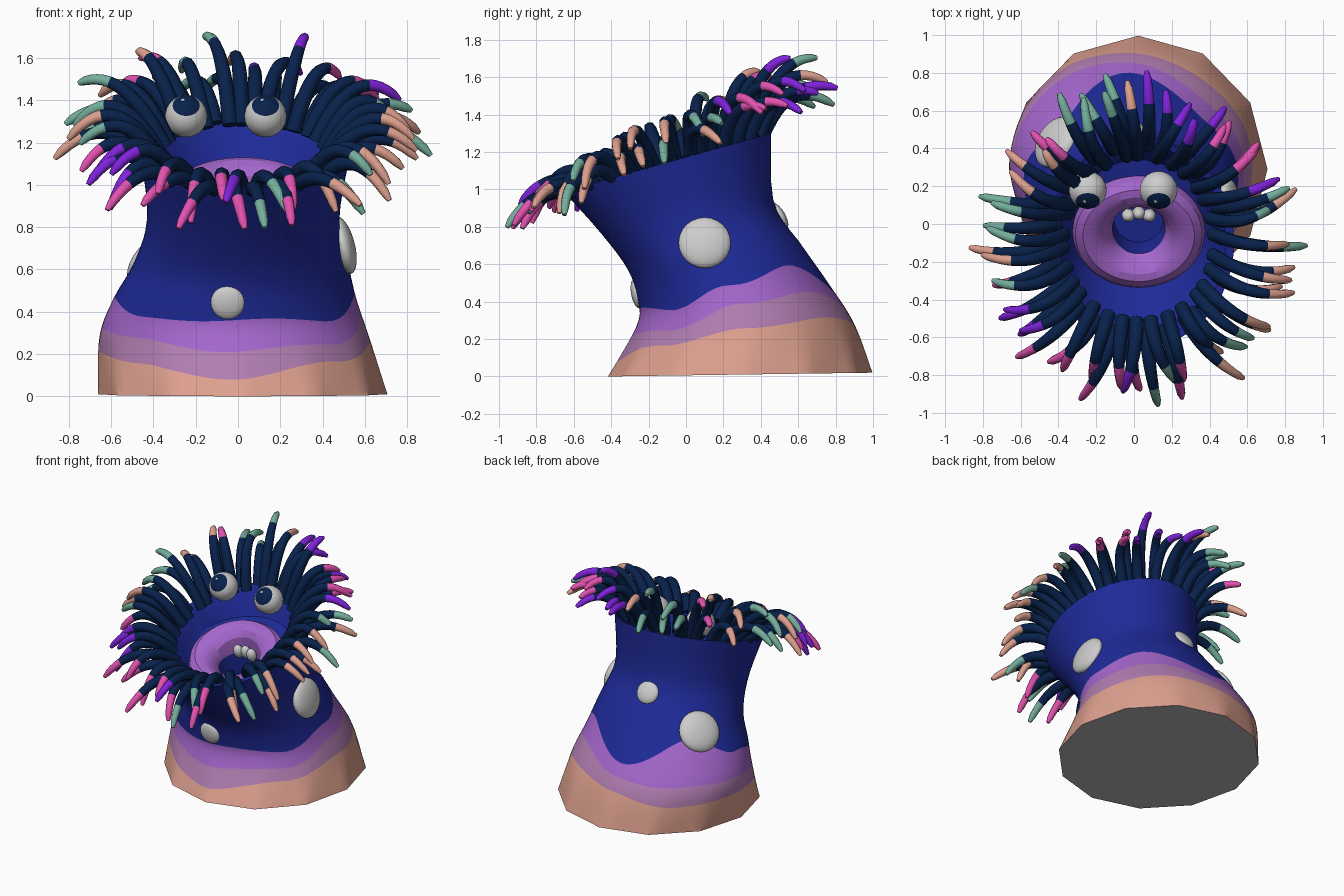
import bpy, bmesh, math, random
from mathutils import Vector, Matrix
from mathutils.bvhtree import BVHTree

if "Cube" in bpy.data.objects:
    bpy.data.objects.remove(bpy.data.objects["Cube"])

random.seed(4)
PALETTE = [("salmon", "DDA08E"), ("mauve", "B07DB0"), ("orchid", "A466CC"), ("royal blue", "1E2A98"),
           ("navy", "08214B"), ("off white", "CDCDCD"), ("sea green", "74AE9C"), ("pink", "E252B0"),
           ("violet", "8022DC"), ("underside grey", "B4B4B4")]
SALMON, MAUVE, ORCHID, BLUE, NAVY, WHITE, GREEN, PINK, VIOLET, GREY = range(10)


def linear(h):
    v = int(h, 16) / 255
    return v / 12.92 if v < 0.04045 else ((v + 0.055) / 1.055) ** 2.4


MATS = []
for name, hexa in PALETTE:
    m = bpy.data.materials.new(name)
    m.diffuse_color = [linear(hexa[i:i + 2]) for i in (0, 2, 4)] + [1]
    m.use_nodes = True
    m.node_tree.nodes["Principled BSDF"].inputs["Base Color"].default_value = m.diffuse_color
    MATS.append(m)


def finish(bm, name, angle=60):
    bmesh.ops.recalc_face_normals(bm, faces=bm.faces)
    me = bpy.data.meshes.new(name)
    bm.to_mesh(me)
    bm.free()
    ob = bpy.data.objects.new(name, me)
    bpy.context.collection.objects.link(ob)
    for m in MATS:
        me.materials.append(m)
    bpy.ops.object.select_all(action='DESELECT')
    ob.select_set(True)
    bpy.context.view_layer.objects.active = ob
    bpy.ops.object.shade_smooth_by_angle(angle=math.radians(angle))
    return ob


def loft(bm, rows, mats):
    """Join closed rows of points; mats[i] colours the strip above row i."""
    rings = [[bm.verts.new(p) for p in r] for r in rows]
    n = len(rings[0])
    for a, b, m in zip(rings, rings[1:], mats):
        for i in range(n):
            j = (i + 1) % n
            bm.faces.new((a[i], a[j], b[j], b[i])).material_index = m
    return rings


def catmull(pts, t):
    i = min(int(t), len(pts) - 2)
    u = t - i
    g = lambda k: pts[max(0, min(len(pts) - 1, k))]
    return [0.5 * (2 * b + (c - a) * u + (2 * a - 5 * b + 4 * c - d) * u * u + (3 * b - a - 3 * c + d) * u ** 3)
            for a, b, c, d in zip(g(i - 1), g(i), g(i + 1), g(i + 2))]


# Body sections: front y, front z, back y, back z, left x, right x
SECTIONS = [(-.41, 0, .99, .02, -.655, .70), (-.26, .28, .90, .28, -.655, .62), (-.26, .42, .76, .50, -.59, .56),
            (-.31, .57, .62, .70, -.49, .52), (-.45, .76, .47, .93, -.43, .48), (-.655, .99, .455, 1.30, -.46, .53)]


def surface(th, t):
    fy, fz, by, bz, xl, xr = catmull(SECTIONS, t)
    k = 1
    if t < 1:  # twelve-sided foot melting into a round body
        s = math.pi / 6
        poly = math.cos(s / 2) / math.cos((th % s) - s / 2) * 1.01
        k = 1 + (poly - 1) * (1 - t)
    c, s = math.cos(th) * k, math.sin(th) * k
    return Vector(((xl + xr) / 2 + s * (xr - xl) / 2, (fy + by) / 2 + c * (fy - by) / 2,
                   max(0, (fz + bz) / 2 + c * (fz - bz) / 2)))


# Band heights in eight directions, from the front round by the right side
BANDS = [(.08, .17, .25, .32, .27, .20, .22, .15), (.21, .25, .38, .46, .36, .33, .33, .27),
         (.36, .36, .48, .60, .44, .60, .48, .37)]


def band_t(th, band):
    p = th / (math.pi / 4)
    i = int(p)
    u = p - i
    u = u * u * (3 - 2 * u)
    z = band[i % 8] * (1 - u) + band[(i + 1) % 8] * u + 0.008 * math.sin(5 * th)
    lo, hi = 0, 5
    for _ in range(25):
        mid = (lo + hi) / 2
        if surface(th, mid).z < z:
            lo = mid
        else:
            hi = mid
    return lo


SEG = 72
angles = [2 * math.pi * i / SEG for i in range(SEG)]
marks = [[0] + [band_t(a, b) for b in BANDS] + [5] for a in angles]
rows, mats = [], []
for b, steps in enumerate((4, 4, 4, 14)):
    for s in range(steps):
        rows.append([surface(a, m[b] + (m[b + 1] - m[b]) * s / steps) for a, m in zip(angles, marks)])
        mats.append(b)
rows.append([surface(a, 5) for a in angles])
mats.append(BLUE)

# Tilted frame of the mouth rim
TILT = math.atan2(.31, 1.11)
C = Vector((.025, -.10, 1.145))
N = Vector((0, -math.sin(TILT), math.cos(TILT)))
F = Vector((0, -math.cos(TILT), -math.sin(TILT)))
X = Vector((1, 0, 0))


def rim(th, rx, ry, d):
    return C + X * math.sin(th) * rx + F * math.cos(th) * ry - N * d


# Inside: blue wall, swollen lips, deeper throat
INNER = [(.46, .54, .01, BLUE), (.41, .48, .08, BLUE), (.38, .41, .17, BLUE), (.35, .32, .22, ORCHID),
         (.335, .30, .17, ORCHID), (.295, .265, .14, ORCHID), (.25, .225, .14, ORCHID), (.205, .185, .16, ORCHID),
         (.165, .155, .20, ORCHID), (.14, .135, .27, BLUE), (.13, .125, .46, BLUE)]
for rx, ry, d, m in INNER:
    lean = .05 if m == ORCHID else 0  # lips lean further forward than the rim
    rows.append([rim(a, rx, ry, d + lean * math.cos(a)) for a in angles])
    mats.append(m)
bm = bmesh.new()
rings = loft(bm, rows, mats)
bm.faces.new(rings[0]).material_index = GREY
bm.faces.new(rings[-1]).material_index = BLUE
bmesh.ops.recalc_face_normals(bm, faces=bm.faces)
tree = BVHTree.FromBMesh(bm)
finish(bm, "body", 26)


def ball(bm, centre, direction, size, mat, seg=24, rings=18):
    q = Vector(direction).to_track_quat('Z', 'Y')
    M = Matrix.LocRotScale(Vector(centre), q, Vector(size))
    vs = bmesh.ops.create_uvsphere(bm, u_segments=seg, v_segments=rings, radius=1, matrix=M)['verts']
    faces = {f for v in vs for f in v.link_faces}
    for f in faces:
        f.material_index = mat
    return faces


# Pale spots set into the body
bm = bmesh.new()
for p, r in (((.52, .10, .72), .14), ((-.05, -.28, .44), .08), ((-.46, .46, .68), .145), ((-.03, .50, .86), .08)):
    loc, nor, _, _ = tree.find_nearest(Vector(p))
    ball(bm, loc, nor, (r, r, r * .38), WHITE)
finish(bm, "body_spots")

# Eyes: the iris is the cap of the sphere
for side, x in (("left", -.245), ("right", .13)):
    bm = bmesh.new()
    c, look = Vector((x, .18, 1.325)), Vector((0, -.76, .65)).normalized()
    for f in ball(bm, c, look, (.1, .1, .1), WHITE):
        if (f.calc_center_median() - c).normalized().dot(look) > math.cos(math.radians(40)):
            f.material_index = NAVY
    glint = (look + Vector((-.2, 0, .3))).normalized()
    ball(bm, c + glint * .098, glint, (.01, .01, .005), WHITE, 10, 6)
    finish(bm, side + "_eye")

# Teeth at the back of the throat
bm = bmesh.new()
for k in (-1, 0, 1):
    ball(bm, rim(math.pi + k * .5, .115, .10, .23), N, (.036, .034, .05), WHITE, 12, 8)
finish(bm, "teeth")


def tentacle(bm, th, rx, ry, reach, rise, drop, sway, tip):
    base = rim(th, rx, ry, .02 + .03 * math.cos(th))
    out = (X * math.sin(th) + F * math.cos(th)).normalized()
    side = N.cross(out)
    path = lambda t: base + out * reach * t + N * (rise * t - drop * t * t) + side * sway * t * t
    tip_row = random.choice((9, 10))
    rows, mats = [], []
    for k in range(15):
        t = k / 14
        along = (path(t + .01) - path(t - .01)).normalized()
        u = along.cross(side).normalized()
        w = along.cross(u)
        r = .038 - .018 * t ** 1.6
        if k == 14:
            r *= .6
        rows.append([path(t) + (u * math.cos(a) + w * math.sin(a)) * r
                     for a in (math.pi / 4 * i for i in range(8))])
        mats.append(tip if k >= tip_row else NAVY)
    ends = loft(bm, rows, mats)
    bm.faces.new(ends[0]).material_index = NAVY
    bm.faces.new(ends[-1]).material_index = tip


# Two staggered rows inside the rim, flatter at the front and upright at the back;
# tip colours run round from the front
TIPS = "VGPSGGSSSGSGVPPVVVSGGGPSSGGSPGVVPPPP"
CODE = {"V": VIOLET, "G": GREEN, "P": PINK, "S": SALMON}
bm = bmesh.new()
COUNT = 30
for row, (rx, ry, height) in enumerate(((.395, .46, 1), (.44, .515, .68))):
    for i in range(COUNT):
        th = 2 * math.pi * (i + row * .5 + random.uniform(-.25, .25)) / COUNT
        c = math.cos(th)
        rise = height * (.78 - .36 * max(0, c) ** 1.5)
        fall = .84 + .18 * c + .12 * row + random.uniform(-.15, .15)
        tip = CODE[TIPS[int(th / (2 * math.pi) * 36 + .5) % 36]]
        tentacle(bm, th, rx, ry - .025 * c, random.uniform(.34, .46), rise, rise * fall,
                 random.uniform(-.09, .09), tip)
finish(bm, "tentacles")
